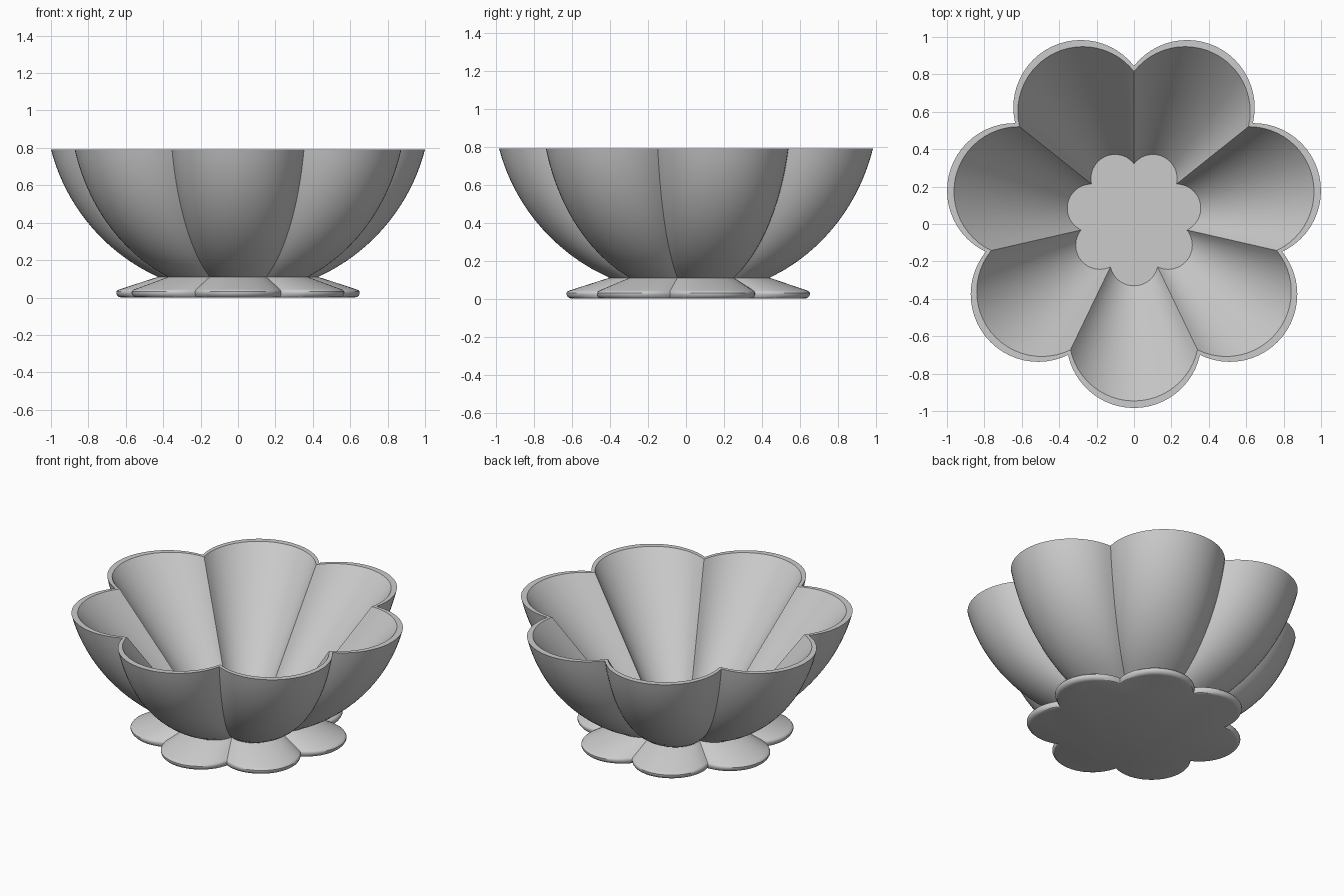
import bpy, bmesh
from math import pi, sin, cos, atan2, sqrt, radians

if "Cube" in bpy.data.objects:
    bpy.data.objects.remove(bpy.data.objects["Cube"])

LOBES, STEPS = 7, 24
D, R = 0.655, 0.361                  # lobe centre distance and lobe radius at full size
CY = 0.0495 * D                      # shift that centres the odd-lobed outline in y


def flower_outline():
    """Seven circular arcs meeting in sharp notches; lobe 0 points to the front."""
    half = pi / LOBES
    notch = D * cos(half) + sqrt(R * R - (D * sin(half)) ** 2)
    a = atan2(notch * sin(half), notch * cos(half) - D)
    pts = []
    for k in range(LOBES):
        turn = -pi / 2 + k * 2 * half
        for i in range(STEPS):
            t = -a + 2 * a * i / STEPS
            x, y = D + R * cos(t), R * sin(t)
            pts.append((x * cos(turn) - y * sin(turn), x * sin(turn) + y * cos(turn)))
    return pts


def loft(name, profile, cap_start=False, cap_end=False):
    """Skin the outline through (scale, z) steps."""
    bm = bmesh.new()
    outline = flower_outline()
    rings = [[bm.verts.new((x * s, y * s + CY, z)) for x, y in outline] for s, z in profile]
    n = len(outline)
    for lo, hi in zip(rings, rings[1:]):
        for i in range(n):
            j = (i + 1) % n
            bm.faces.new((lo[i], lo[j], hi[j], hi[i]))
    if cap_start:
        bm.faces.new(rings[0][::-1])
    if cap_end:
        bm.faces.new(rings[-1])
    mesh = bpy.data.meshes.new(name)
    bm.to_mesh(mesh)
    bm.free()
    obj = bpy.data.objects.new(name, mesh)
    bpy.context.collection.objects.link(obj)
    bpy.ops.object.select_all(action='DESELECT')
    obj.select_set(True)
    bpy.context.view_layer.objects.active = obj
    bpy.ops.object.shade_smooth_by_angle(angle=radians(30))
    return obj


# Bowl: round outer wall, flat rim, straight inner wall and flat floor
BOTTOM, TOP, ZC = 0.11, 0.79, 1.05
RAD2 = 1 + (TOP - ZC) ** 2
outer = []
for i in range(17):
    z = BOTTOM + (TOP - BOTTOM) * i / 16
    outer.append((sqrt(RAD2 - (z - ZC) ** 2), z))
loft("bowl", outer + [(0.963, TOP), (0.357, BOTTOM)], cap_end=True)

# Foot: wide flower plate with a rounded edge, sloping up to the bowl
loft("foot", [(0.625, 0), (0.638, 0.004), (0.646, 0.012), (0.651, 0.022), (0.651, 0.031),
              (0.646, 0.038), (0.636, 0.043), (outer[0][0], BOTTOM)], cap_start=True)
